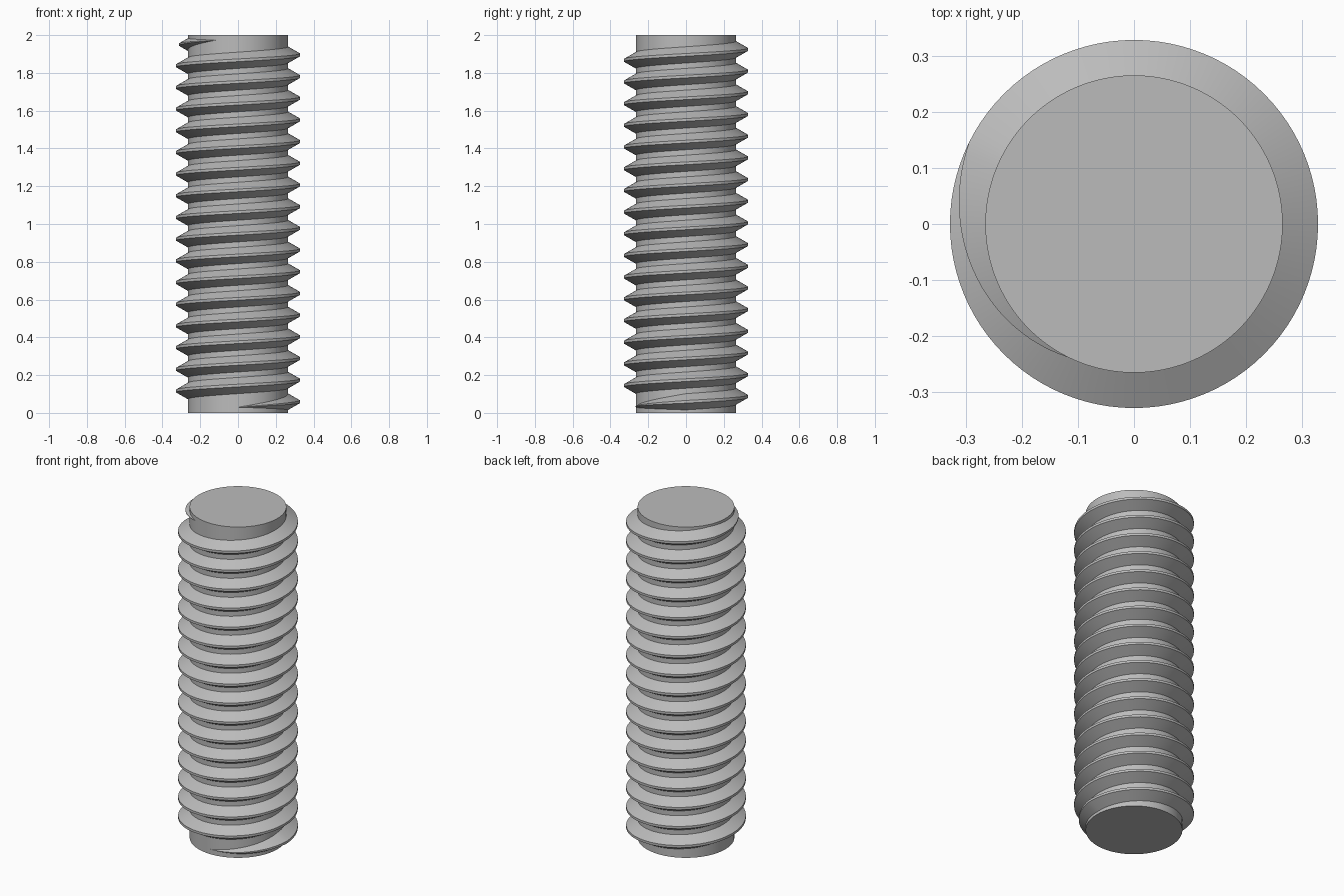
import bpy
import bmesh
from math import cos, sin, pi, radians

cube = bpy.data.objects.get("Cube")
if cube:
    bpy.data.objects.remove(cube, do_unlink=True)

LENGTH = 2.0
CORE_R = 0.265
CREST_R = 0.328
PITCH = 0.1148
SEGS = 96                 # segments per turn
STEPS = 17 * SEGS - 7     # whole run of the thread
FADE = SEGS // 4          # run-in and run-out, a quarter turn each
START_Z = 0.03

steel = bpy.data.materials.new("grey steel")
steel.use_nodes = True
GREY = (0.5, 0.5, 0.5, 1)
steel.diffuse_color = GREY
steel.node_tree.nodes["Principled BSDF"].inputs["Base Color"].default_value = GREY


def add_object(name, bm):
    mesh = bpy.data.meshes.new(name)
    bm.to_mesh(mesh)
    bm.free()
    mesh.materials.append(steel)
    obj = bpy.data.objects.new(name, mesh)
    bpy.context.collection.objects.link(obj)
    bpy.ops.object.select_all(action='DESELECT')
    obj.select_set(True)
    bpy.context.view_layer.objects.active = obj
    bpy.ops.object.shade_smooth_by_angle(angle=radians(25))
    return obj


# Plain cylindrical core with flat ends
bm = bmesh.new()
bmesh.ops.create_cone(bm, cap_ends=True, segments=SEGS, radius1=CORE_R,
                      radius2=CORE_R, depth=LENGTH)
bmesh.ops.translate(bm, verts=bm.verts, vec=(0, 0, LENGTH / 2))
add_object("rod_core", bm)

# Right-handed helical ridge: trapezoid section that fades out at both ends
root, crest = PITCH * 3 / 8, PITCH / 16
section = [(0, -root), (1, -crest), (1, crest), (0, root)]
bm = bmesh.new()
previous = None
for i in range(STEPS + 1):
    a = -pi / 2 + 2 * pi * i / SEGS
    z = START_Z + PITCH * i / SEGS
    size = min(1, i / FADE, (STEPS - i) / FADE)
    ring = []
    for out, up in section:
        r = CORE_R + (CREST_R - CORE_R) * out * size
        ring.append(bm.verts.new((r * cos(a), r * sin(a), z + up * size)))
    if previous:
        for j in range(len(section) - 1):
            bm.faces.new((previous[j], ring[j], ring[j + 1], previous[j + 1]))
    previous = ring
bmesh.ops.remove_doubles(bm, verts=bm.verts, dist=1e-5)
add_object("thread_ridge", bm)
